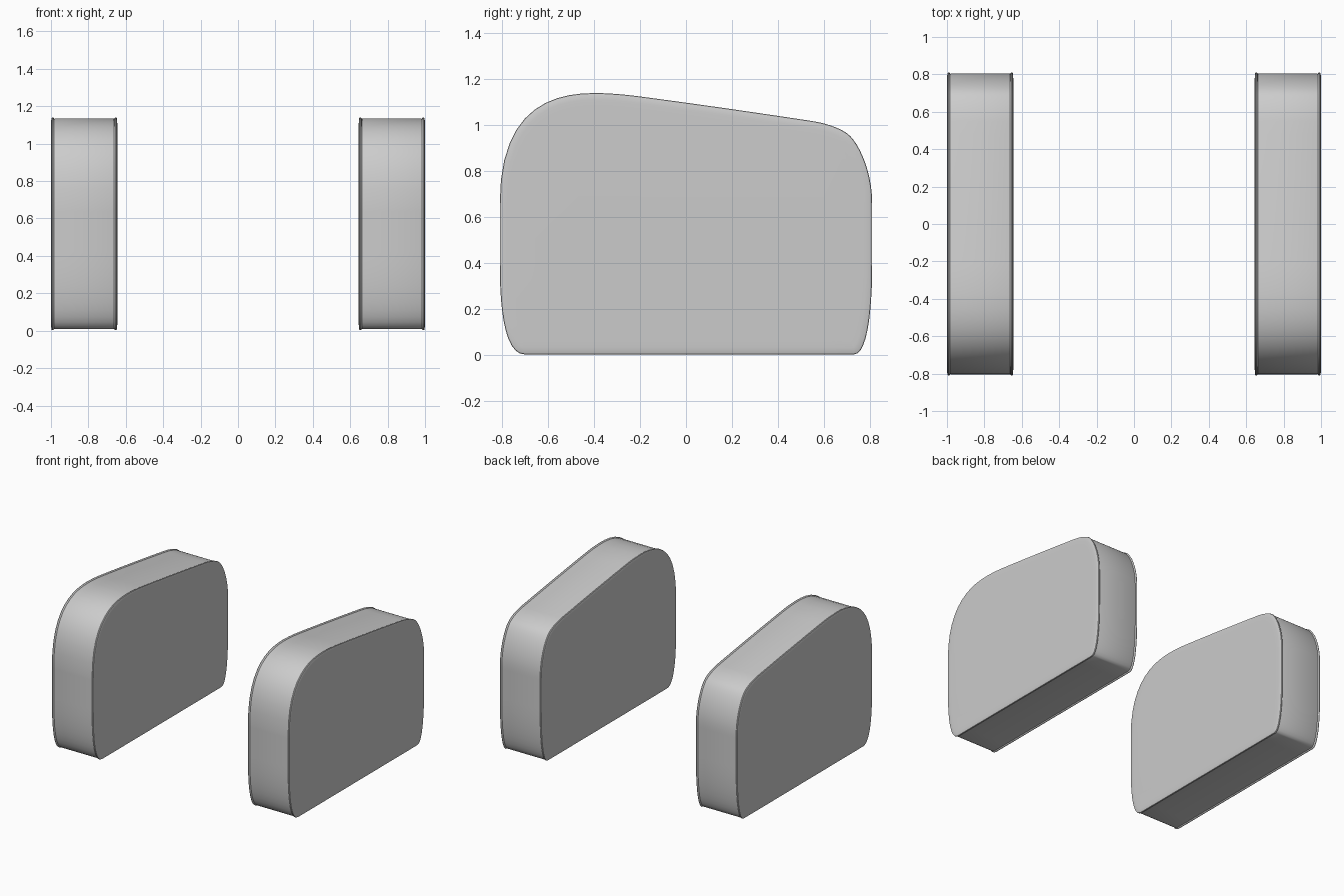
import bpy
import bmesh
from mathutils import Vector
from mathutils.geometry import interpolate_bezier

cube = bpy.data.objects.get("Cube")
if cube:
    bpy.data.objects.remove(cube, do_unlink=True)

# Side outline (y, z): each entry is incoming handle, anchor, outgoing handle
OUTLINE = [
    ((0.3, 0.003), (0.73, 0.003), (0.79, 0.003)),
    ((0.81, 0.20), (0.81, 0.40), (0.81, 0.48)),
    ((0.81, 0.58), (0.81, 0.66), (0.81, 0.80)),
    ((0.75, 0.93), (0.70, 0.965), (0.66, 0.993)),
    ((0.60, 1.01), (0.55, 1.018), (0.30, 1.056)),
    ((0.05, 1.092), (-0.20, 1.125), (-0.26, 1.133)),
    ((-0.33, 1.14), (-0.40, 1.14), (-0.60, 1.14)),
    ((-0.81, 1.06), (-0.81, 0.66), (-0.81, 0.58)),
    ((-0.81, 0.48), (-0.81, 0.40), (-0.81, 0.20)),
    ((-0.79, 0.003), (-0.70, 0.003), (-0.3, 0.003)),
]

# Cross-section (x, inset): soft face, piped rim, seam and body
INNER_EDGE = [(0.645, 0.06), (0.6455, 0.03), (0.647, 0.007), (0.649, 0.002),
              (0.654, 0.0), (0.659, 0.002), (0.662, 0.007), (0.668, 0.005)]
CENTRE = 0.8225
SECTION = INNER_EDGE + [(2 * CENTRE - x, i) for x, i in reversed(INNER_EDGE)]


def sample_outline(steps=12):
    points = []
    for k, (_, start, out) in enumerate(OUTLINE):
        inc, end, _ = OUTLINE[(k + 1) % len(OUTLINE)]
        points += interpolate_bezier(*map(Vector, (start, out, inc, end)), steps)[:-1]
    return [Vector((p[0], p[1])) for p in points]


def inset_outline(points, amount):
    result = []
    for k, p in enumerate(points):
        tangent = (points[(k + 1) % len(points)] - points[k - 1]).normalized()
        result.append(p + Vector((-tangent.y, tangent.x)) * amount)
    return result


def build_pad(name, side):
    outline = sample_outline()
    bm = bmesh.new()
    rings = [[bm.verts.new((side * x, p.x, p.y)) for p in inset_outline(outline, inset)]
             for x, inset in SECTION]
    count = len(outline)
    for a, b in zip(rings, rings[1:]):
        for k in range(count):
            n = (k + 1) % count
            bm.faces.new((a[k], a[n], b[n], b[k]))
    bm.faces.new(rings[0])
    bm.faces.new(rings[-1])
    bmesh.ops.recalc_face_normals(bm, faces=bm.faces)
    mesh = bpy.data.meshes.new(name)
    bm.to_mesh(mesh)
    bm.free()
    pad = bpy.data.objects.new(name, mesh)
    bpy.context.collection.objects.link(pad)
    bpy.ops.object.select_all(action="DESELECT")
    pad.select_set(True)
    bpy.context.view_layer.objects.active = pad
    bpy.ops.object.shade_smooth_by_angle(angle=0.7)


# Matching pair of piped side cushions
for label, side in (("left", 1), ("right", -1)):
    build_pad(label + "_side_cushion", side)
